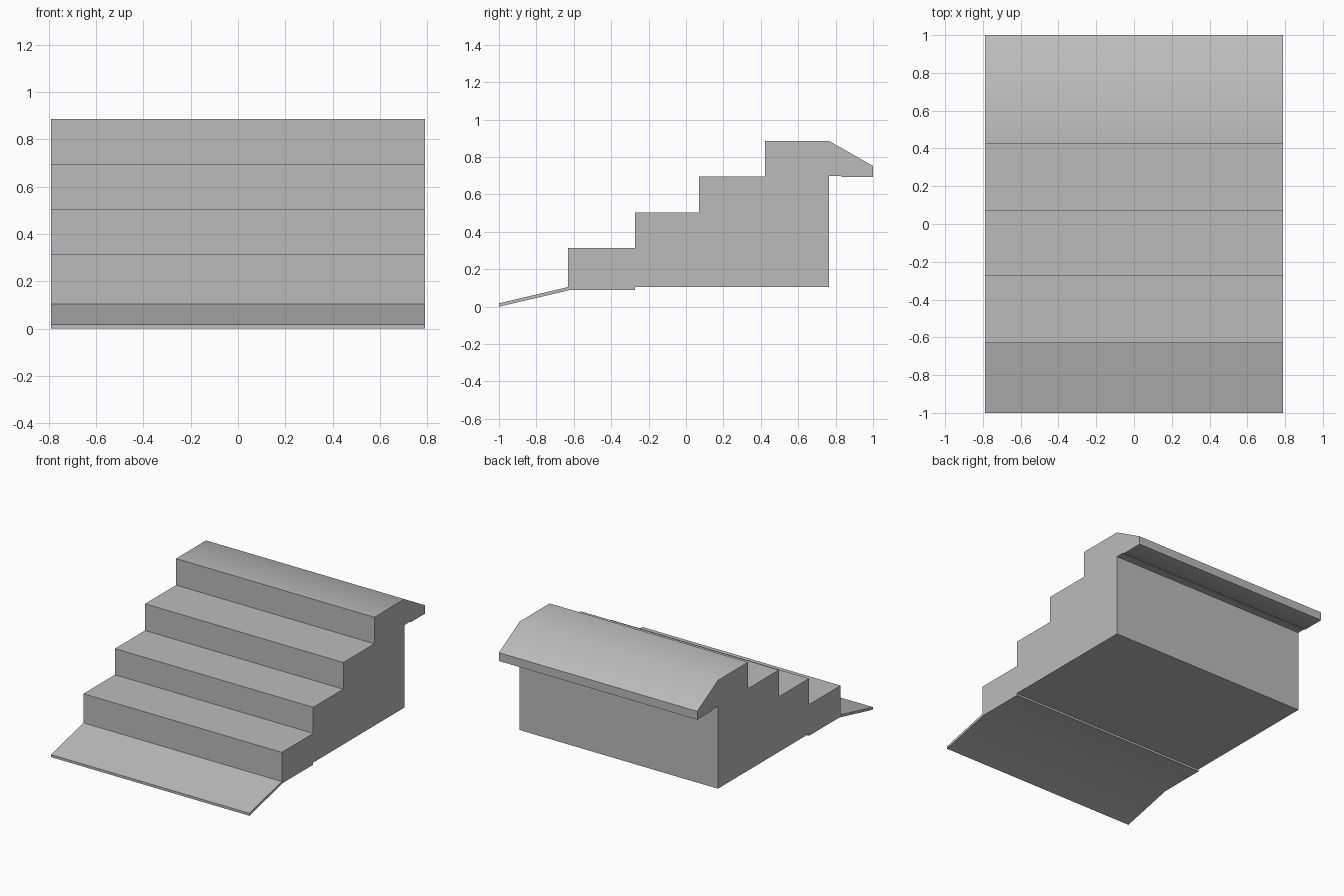
import bpy
import bmesh
from math import radians

cube = bpy.data.objects.get("Cube")
if cube:
    bpy.data.objects.remove(cube, do_unlink=True)

HALF_WIDTH = 0.79

# One grey stone material
grey = bpy.data.materials.new("stone_grey")
grey.use_nodes = True
colour = (0.5, 0.5, 0.5, 1)
grey.diffuse_color = colour
grey.node_tree.nodes["Principled BSDF"].inputs["Base Color"].default_value = colour

# Side profile (y, z): entry ramp, then the steps
profile = [(-1, 0.0), (-1, 0.018)]
risers = [-0.63, -0.272, 0.07, 0.423]
treads = [0.105, 0.315, 0.503, 0.695, 0.886]
for y, low, high in zip(risers, treads, treads[1:]):
    profile += [(y, low), (y, high)]

# Sloped rear ledge with its overhang
profile += [(0.765, 0.886), (1, 0.752), (1, 0.692), (0.835, 0.692),
            (0.825, 0.699), (0.765, 0.699)]

# Back wall foot, and the thicker underside below the first step
profile += [(0.765, 0.105), (-0.272, 0.105), (-0.272, 0.09), (-0.615, 0.09)]

# Extrude the profile across the full width
bm = bmesh.new()
side = bm.faces.new([bm.verts.new((-HALF_WIDTH, y, z)) for y, z in profile])
extruded = bmesh.ops.extrude_face_region(bm, geom=[side])
moved = [g for g in extruded["geom"] if isinstance(g, bmesh.types.BMVert)]
bmesh.ops.translate(bm, verts=moved, vec=(2 * HALF_WIDTH, 0, 0))
bmesh.ops.recalc_face_normals(bm, faces=bm.faces)

mesh = bpy.data.meshes.new("staircase")
bm.to_mesh(mesh)
bm.free()
mesh.materials.append(grey)
stairs = bpy.data.objects.new("staircase", mesh)
bpy.context.collection.objects.link(stairs)

# Soft shading over the gentle bends, sharp step edges
bpy.ops.object.select_all(action="DESELECT")
stairs.select_set(True)
bpy.context.view_layer.objects.active = stairs
bpy.ops.object.shade_smooth_by_angle(angle=radians(35))
